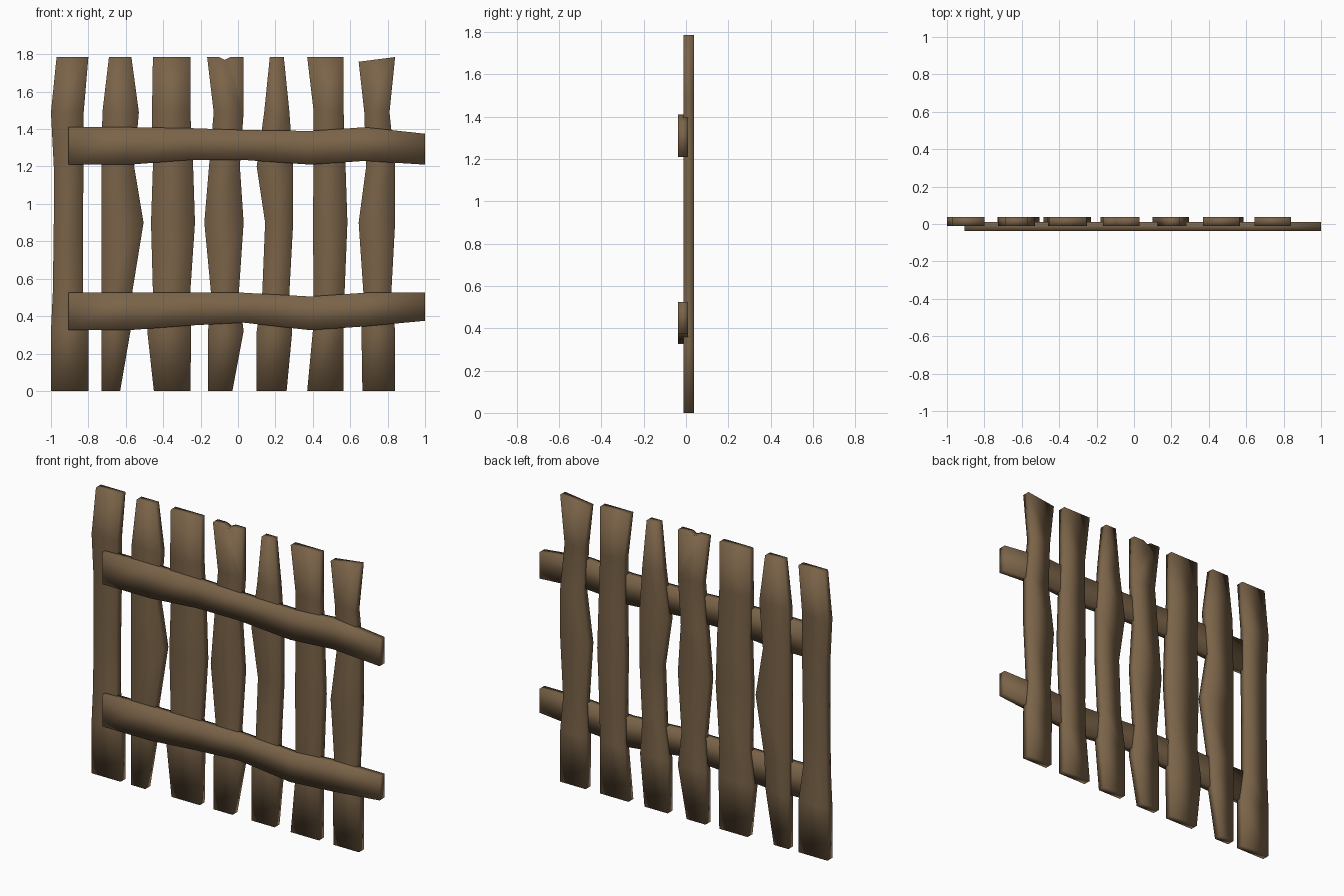
import bpy, bmesh

if "Cube" in bpy.data.objects:
    bpy.data.objects.remove(bpy.data.objects["Cube"])

wood = bpy.data.materials.new("weathered brown wood")
wood.diffuse_color = (0.195, 0.125, 0.065, 1)
wood.use_nodes = True
wood.node_tree.nodes["Principled BSDF"].inputs["Base Color"].default_value = wood.diffuse_color


def board(name, side_a, side_b, y0, y1, end_cut=()):
    """Board between two matching edge chains of (x, z); end_cut runs from a's end to b's end."""
    bm = bmesh.new()

    def layer(y):
        return [[bm.verts.new((x, y, z)) for x, z in pts] for pts in (side_a, side_b, end_cut)]

    front, back = layer(y0), layer(y1)
    n = len(side_a)
    for a, b, cut in (front, back):
        for i in range(n - 2):
            bm.faces.new((a[i], a[i + 1], b[i + 1], b[i]))
        bm.faces.new([a[n - 2], a[n - 1]] + cut + [b[n - 1], b[n - 2]])
    # rim around the outline
    f = front[0] + front[2] + front[1][::-1]
    k = back[0] + back[2] + back[1][::-1]
    for i in range(len(f)):
        j = (i + 1) % len(f)
        bm.faces.new((f[i], f[j], k[j], k[i]))
    bmesh.ops.recalc_face_normals(bm, faces=bm.faces)
    for face in bm.faces:
        face.smooth = True
    me = bpy.data.meshes.new(name)
    bm.to_mesh(me)
    bm.free()
    me.materials.append(wood)
    ob = bpy.data.objects.new(name, me)
    bpy.context.collection.objects.link(ob)


# Upright planks: left and right edge x at each shared height
heights = [0, 0.32, 0.53, 0.90, 1.20, 1.49, 1.785]
planks = [
    ([-1.0, -1.0, -.99, -.985, -.985, -1.0, -.97], [-.80, -.80, -.83, -.83, -.825, -.825, -.80]),
    ([-.73, -.73, -.73, -.73, -.73, -.725, -.69], [-.63, -.575, -.565, -.505, -.555, -.53, -.57]),
    ([-.45, -.485, -.455, -.465, -.455, -.46, -.455], [-.255, -.25, -.255, -.23, -.24, -.255, -.255]),
    ([-.16, -.16, -.145, -.18, -.155, -.13, -.165], [-.03, .03, .005, .03, .01, .03, .03]),
    ([.10, .10, .13, .145, .10, .14, .17], [.26, .29, .275, .295, .295, .275, .245]),
    ([.37, .40, .405, .40, .405, .405, .37], [.565, .565, .57, .585, .575, .565, .565]),
    ([.665, .66, .67, .645, .685, .675, .645], [.84, .84, .82, .84, .84, .81, .84]),
]
notch = [(-.10, 1.785), (-.07, 1.77), (-.04, 1.785)]
for i, (left, right) in enumerate(planks):
    a, b = list(zip(left, heights)), list(zip(right, heights))
    if i == 6:
        a[-1] = (left[-1], 1.76)      # slanted top
    board(f"plank_{i + 1}", a, b, -0.011, 0.037, notch if i == 3 else ())

# Cross rails: bottom and top edge z at each shared x
stations = [-.905, -.58, -.255, .03, .385, .68, 1.0]
rails = {
    "upper_rail": ([1.21, 1.21, 1.235, 1.235, 1.21, 1.23, 1.21],
                   [1.41, 1.41, 1.405, 1.395, 1.39, 1.41, 1.375]),
    "lower_rail": ([.325, .325, .35, .365, .325, .345, .375],
                   [.525, .525, .525, .525, .505, .525, .525]),
}
for name, (low, high) in rails.items():
    board(name, list(zip(stations, low)), list(zip(stations, high)), -0.037, 0.010)
